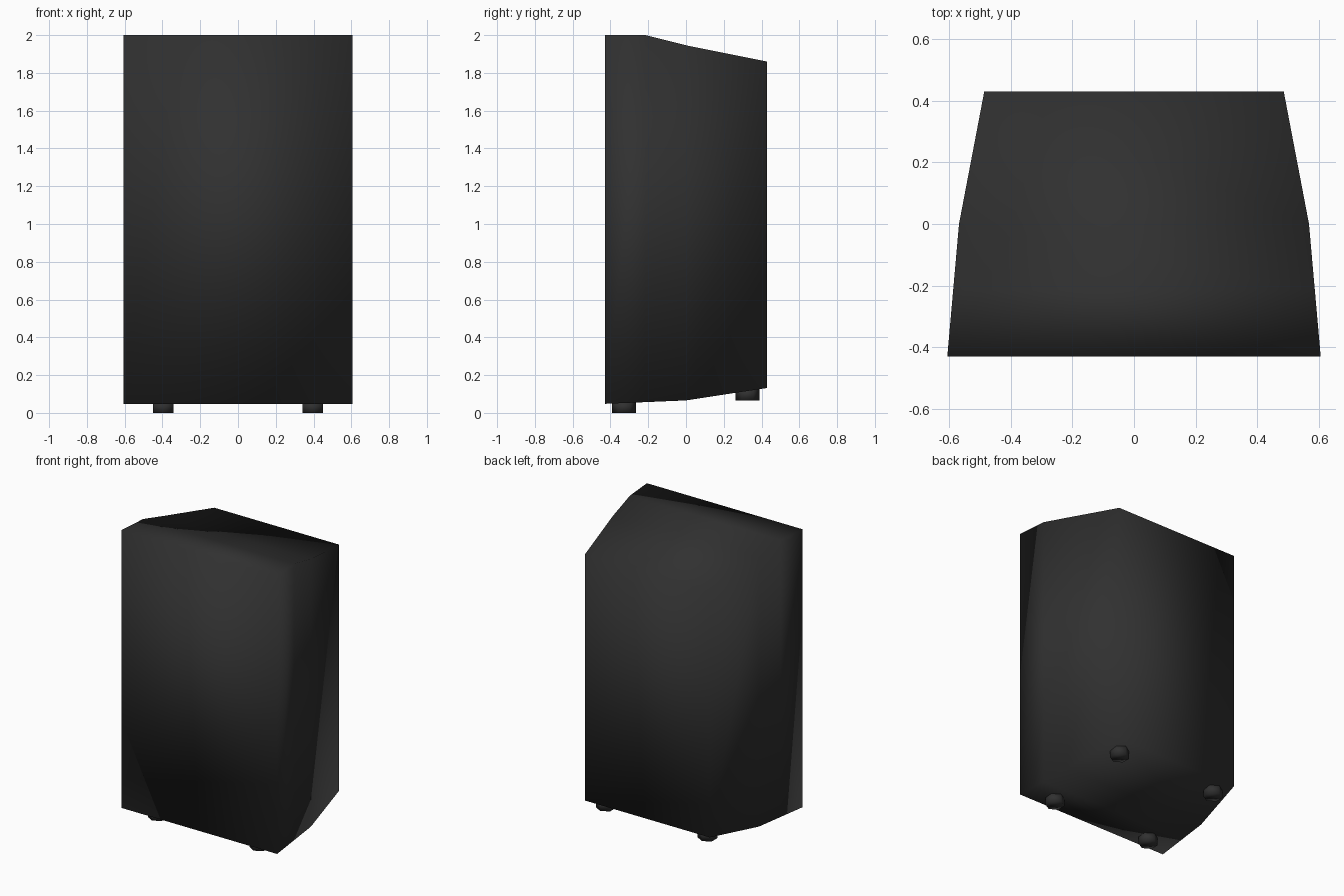
import bpy, bmesh
from mathutils import Matrix

if "Cube" in bpy.data.objects:
    bpy.data.objects.remove(bpy.data.objects["Cube"])

# one dark colour for everything
black = bpy.data.materials.new("soft black")
black.diffuse_color = (0.03, 0.03, 0.03, 1)
black.use_nodes = True
black.node_tree.nodes["Principled BSDF"].inputs["Base Color"].default_value = black.diffuse_color


def finish(bm, name):
    bmesh.ops.recalc_face_normals(bm, faces=bm.faces)
    for f in bm.faces:
        f.smooth = True          # fully smooth, corners share normals
    me = bpy.data.meshes.new(name)
    bm.to_mesh(me)
    bm.free()
    me.materials.append(black)
    ob = bpy.data.objects.new(name, me)
    bpy.context.collection.objects.link(ob)
    return ob


# cabinet: rectangular sections lofted front to back (y, half width, bottom, top)
sections = [
    (-0.43, 0.605, 0.048, 2.0),
    (-0.215, 0.586, 0.057, 2.0),
    (0.0, 0.567, 0.066, 1.946),
    (0.43, 0.485, 0.132, 1.86),
]
bm = bmesh.new()
rings = [[bm.verts.new(p) for p in ((-w, y, b), (w, y, b), (w, y, t), (-w, y, t))]
         for y, w, b, t in sections]
for a, c in zip(rings, rings[1:]):
    for i in range(4):
        j = (i + 1) % 4
        bm.faces.new((a[i], a[j], c[j], c[i]))
bm.faces.new(rings[0])
bm.faces.new(rings[-1][::-1])
finish(bm, "cabinet")

# four six-sided feet, set slightly into the sloping underside
for y, z0, z1, place in ((-0.328, 0.0, 0.06, "front"), (0.325, 0.066, 0.13, "back")):
    for side, word in ((-1, "left"), (1, "right")):
        bm = bmesh.new()
        bmesh.ops.create_cone(
            bm, cap_ends=True, segments=6, radius1=0.063, radius2=0.063, depth=z1 - z0,
            matrix=Matrix.Translation((side * 0.395, y, (z0 + z1) / 2)))
        finish(bm, f"{place}_{word}_foot")
